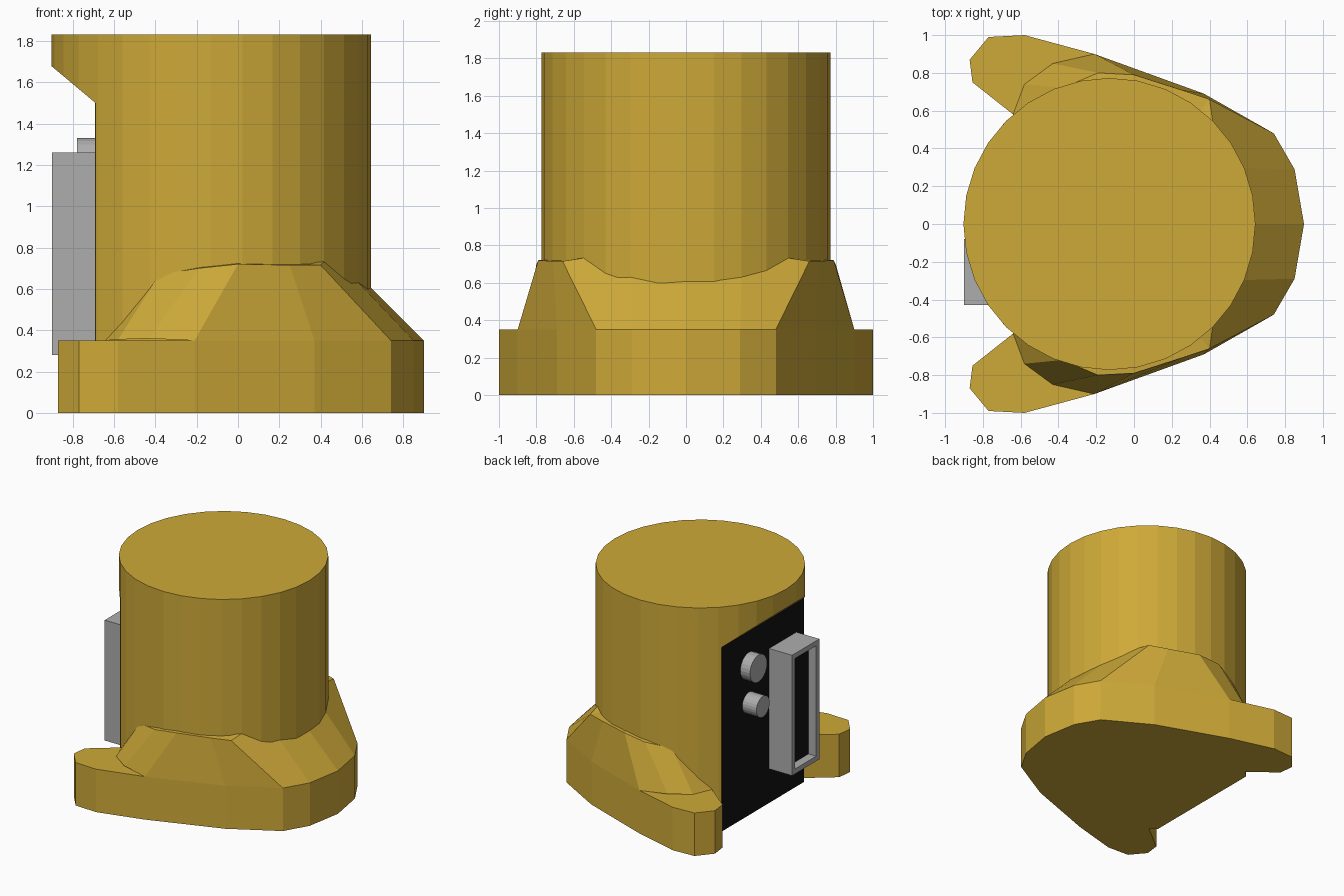
import bpy, bmesh, math
from mathutils import Matrix

if "Cube" in bpy.data.objects:
    bpy.data.objects.remove(bpy.data.objects["Cube"])


def material(name, col):
    m = bpy.data.materials.new(name)
    m.diffuse_color = (*col, 1)
    m.use_nodes = True
    m.node_tree.nodes["Principled BSDF"].inputs["Base Color"].default_value = m.diffuse_color
    return m


yellow = material("yellow_paint", (0.62, 0.40, 0.04))
black = material("black_panel", (0.006, 0.006, 0.006))
grey = material("grey_metal", (0.42, 0.42, 0.42))


def finish(name, bm, mat):
    bmesh.ops.recalc_face_normals(bm, faces=bm.faces)
    me = bpy.data.meshes.new(name)
    bm.to_mesh(me)
    bm.free()
    ob = bpy.data.objects.new(name, me)
    bpy.context.collection.objects.link(ob)
    if mat:
        me.materials.append(mat)
    return ob


def loft(name, rings, mat, bottom=True, top=True):
    bm = bmesh.new()
    vs = [[bm.verts.new(p) for p in r] for r in rings]
    n = len(vs[0])
    for a, b in zip(vs, vs[1:]):
        for i in range(n):
            j = (i + 1) % n
            bm.faces.new((a[i], a[j], b[j], b[i]))
    if bottom:
        bm.faces.new(vs[0][::-1])
    if top:
        bm.faces.new(vs[-1])
    return finish(name, bm, mat)


def mirror_y(half):
    # The first point lies on the mirror line
    return half + [(p[0], -p[1], *p[2:]) for p in half[:0:-1]]


def box(name, lo, hi, mat):
    ring = [(lo[0], lo[1]), (hi[0], lo[1]), (hi[0], hi[1]), (lo[0], hi[1])]
    return loft(name, [[(x, y, z) for x, y in ring] for z in (lo[2], hi[2])], mat)


def cylinder(name, r, depth, matrix, mat, n):
    bm = bmesh.new()
    bmesh.ops.create_cone(bm, cap_ends=True, segments=n, radius1=r, radius2=r,
                          depth=depth, matrix=matrix)
    return finish(name, bm, mat)


# Main drum, with its back cut flat under a sloped overhang
CX, R, H, BACK = -0.13, 0.773, 1.83, -0.69
ring = [(CX + R * math.cos(i * math.tau / 32), R * math.sin(i * math.tau / 32))
        for i in range(32)]
drum = loft("drum", [[(x, y, z) for x, y in ring] for z in (0, H)], yellow)
profile = [(BACK, -0.2), (BACK, 1.5), (-0.905, 1.68), (-1.2, 1.93), (-1.2, -0.2)]
cutter = loft("back_cutter", [[(x, y, z) for x, z in profile] for y in (-1.2, 1.2)], None)
cutter.hide_render = True
cutter.hide_viewport = True
cut = drum.modifiers.new("flat_back", 'BOOLEAN')
cut.operation = 'DIFFERENCE'
cut.solver = 'EXACT'
cut.object = cutter

# Foot with two rear lugs
foot = mirror_y([(0.90, 0), (0.85, 0.29), (0.74, 0.48), (0.37, 0.69), (-0.21, 0.90),
                 (-0.58, 1.0), (-0.77, 0.99), (-0.87, 0.87), (-0.855, 0.75), (-0.64, 0.58)])
loft("foot", [[(x, y, z) for x, y in foot] for z in (0, 0.35)], yellow)

# Sloped collar between foot and drum
low = mirror_y([(0.90, 0, 0.35), (0.85, 0.29, 0.35), (0.74, 0.48, 0.35), (0.37, 0.69, 0.35),
                (-0.21, 0.90, 0.35), (-0.43, 0.85, 0.36), (-0.58, 0.74, 0.355),
                (-0.64, 0.58, 0.35)])
high = mirror_y([(0.50, 0, 0.75), (0.45, 0.30, 0.77), (0.40, 0.66, 0.715), (0.25, 0.71, 0.715),
                 (0, 0.79, 0.72), (-0.19, 0.80, 0.70), (-0.38, 0.72, 0.67),
                 (-0.50, 0.55, 0.60)])
inner = [(CX + (x - CX) * 0.7, y * 0.7, z + 0.02) for x, y, z in high]
loft("collar", [low, high, inner], yellow, bottom=False)

# Black back panel
half = math.sqrt(R * R - (BACK - CX) ** 2) - 0.004
box("back_panel", (BACK - 0.003, -half, 0.003), (BACK + 0.01, half, 1.5), black)

# Grey window frame with a recessed black pane
X0, X1, Y0, Y1, Z0, Z1, T = -0.90, BACK, -0.43, -0.08, 0.28, 1.26, 0.04


def rect(x, t):
    return [(x, Y0 + t, Z0 + t), (x, Y1 - t, Z0 + t), (x, Y1 - t, Z1 - t), (x, Y0 + t, Z1 - t)]


loft("window_frame", [rect(X1, 0), rect(X0, 0), rect(X0, T), rect(X0 + 0.07, T)],
     grey, bottom=False, top=False)
box("window_pane", (X0 + 0.07, Y0 + T / 2, Z0 + T / 2), (X1, Y1 - T / 2, Z1 - T / 2), black)

# Two round knobs
for name, z, r, depth in (("upper_knob", 1.22, 0.11, 0.09), ("lower_knob", 0.92, 0.085, 0.13)):
    m = Matrix.Translation((BACK - depth / 2, 0.18, z)) @ Matrix.Rotation(math.pi / 2, 4, 'Y')
    cylinder(name, r, depth, m, grey, 24)
